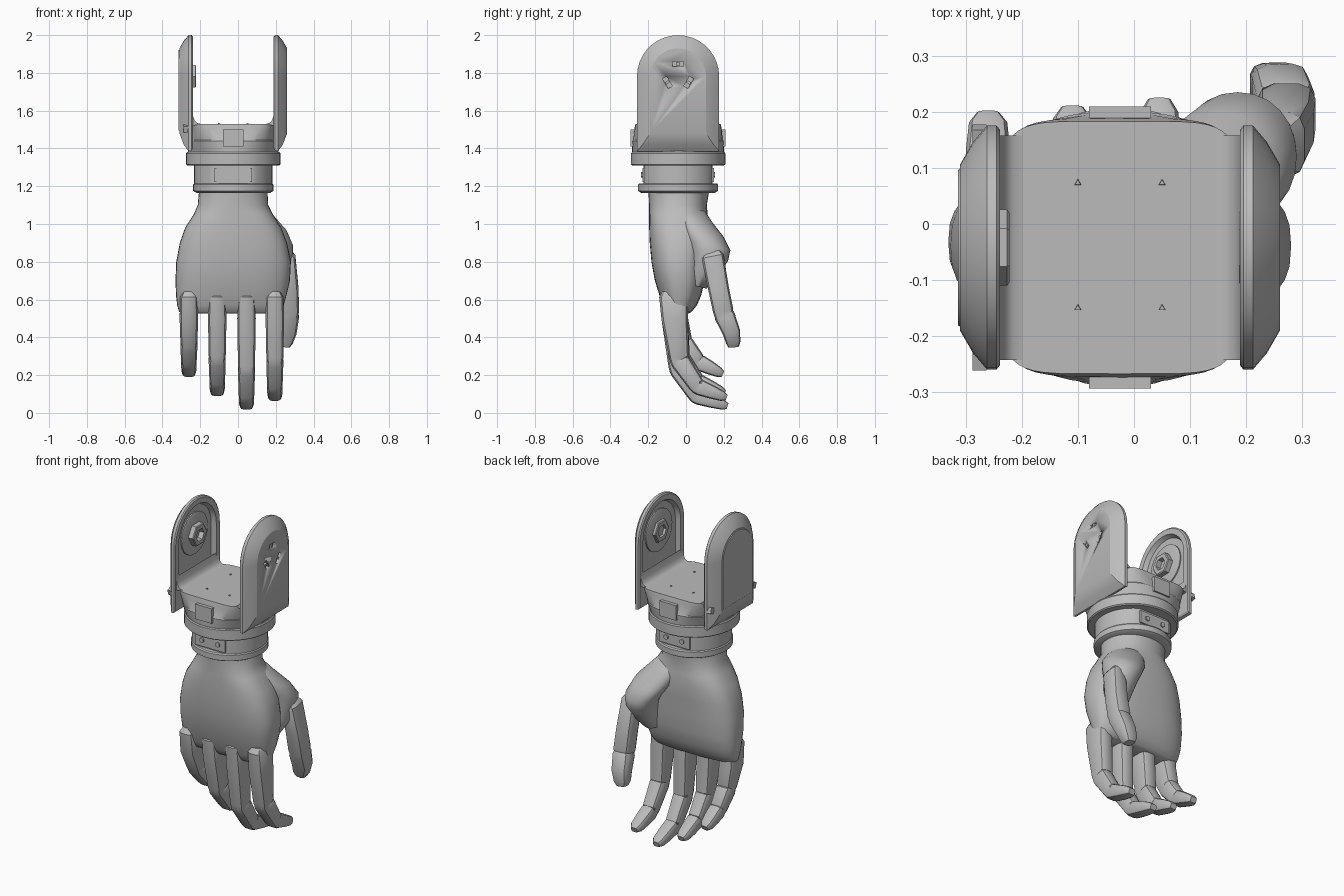
import bpy, bmesh, math
from mathutils import Vector, Matrix

cube = bpy.data.objects.get("Cube")
if cube:
    bpy.data.objects.remove(cube, do_unlink=True)

CX, CY, HUB_Z = -0.025, -0.042, 1.782

grey = bpy.data.materials.new("plain grey")
grey.use_nodes = True
grey.diffuse_color = (0.5, 0.5, 0.5, 1)
grey.node_tree.nodes["Principled BSDF"].inputs["Base Color"].default_value = (0.5, 0.5, 0.5, 1)


def finish(name, bm, angle=35):
    """Turn a bmesh into a shaded object."""
    bmesh.ops.recalc_face_normals(bm, faces=bm.faces)
    mesh = bpy.data.meshes.new(name)
    bm.to_mesh(mesh)
    bm.free()
    mesh.materials.append(grey)
    obj = bpy.data.objects.new(name, mesh)
    bpy.context.collection.objects.link(obj)
    bpy.ops.object.select_all(action='DESELECT')
    obj.select_set(True)
    bpy.context.view_layer.objects.active = obj
    bpy.ops.object.shade_smooth_by_angle(angle=math.radians(angle))
    return obj


def loft(name, rings, angle=35):
    """Skin a list of equal-length rings and cap both ends."""
    bm = bmesh.new()
    loops = [[bm.verts.new(p) for p in ring] for ring in rings]
    for a, b in zip(loops, loops[1:]):
        for i in range(len(a)):
            j = (i + 1) % len(a)
            bm.faces.new((a[i], a[j], b[j], b[i]))
    bm.faces.new(loops[0])
    bm.faces.new(loops[-1])
    return finish(name, bm, angle)


def superellipse(rx, ry, power, n):
    pts = []
    for i in range(n):
        c, s = math.cos(math.tau * i / n), math.sin(math.tau * i / n)
        pts.append((rx * math.copysign(abs(c) ** (2 / power), c),
                    ry * math.copysign(abs(s) ** (2 / power), s)))
    return pts


def box(name, center, size, turn=0):
    bm = bmesh.new()
    bmesh.ops.create_cube(bm, size=1, matrix=Matrix.Translation(center)
                          @ Matrix.Rotation(turn, 4, 'X') @ Matrix.Diagonal((*size, 1)))
    return finish(name, bm)


def stack(name, levels, clamp=9):
    """Upright body: levels of (z, half x, half y, roundness power)."""
    return loft(name, [[(CX + x, CY + max(-clamp, min(clamp, y)), z)
                        for x, y in superellipse(rx, ry, p, 48)] for z, rx, ry, p in levels])


def arch(side, d, r, bottom):
    """Round-topped outline in a plane at distance d from the middle."""
    pts = [(-r, bottom)]
    pts += [(-r * math.cos(math.pi * i / 18), HUB_Z + r * math.sin(math.pi * i / 18)) for i in range(19)]
    pts.append((r, bottom))
    return [(CX + side * d, CY + y, z) for y, z in pts]


def hub(name, side, sides, steps):
    """Turned part around the sideways pivot axis: steps of (radius, distance)."""
    return loft(name, [[(CX + side * d, CY + r * math.cos(math.tau * i / sides),
                         HUB_Z + r * math.sin(math.tau * i / sides)) for i in range(sides)]
                       for r, d in steps], 30)


def limb(name, path):
    """Jointed digit: path of (centre, half width, half depth, is_joint)."""
    stations = []
    for i, (p, w, h, joint) in enumerate(path):
        p = Vector(p)
        if joint:
            before = (Vector(path[i - 1][0]) - p).normalized()
            after = (Vector(path[i + 1][0]) - p).normalized()
            stations += [(p + before * 0.014, w, h), (p, w * 0.9, h * 0.95), (p + after * 0.014, w, h)]
        else:
            stations.append((p, w, h))
    rings = []
    for i, (p, w, h) in enumerate(stations):
        t = (stations[min(i + 1, len(stations) - 1)][0] - stations[max(i - 1, 0)][0]).normalized()
        depth = t.cross(Vector((1, 0, 0))).normalized()
        across = depth.cross(t)
        outline = [(1, -.5), (1, .5), (.82, .85), (.45, 1), (-.45, 1), (-.82, .85),
                   (-1, .5), (-1, -.5), (-.82, -.85), (-.45, -1), (.45, -1), (.82, -.85)]
        rings.append([p + across * w * a + depth * h * b for a, b in outline])
    return loft(name, rings, 32)


# Forearm coupling: ring and squared-off cradle floor
stack("cuff_ring", [(1.31, .243, .243, 2), (1.316, .25, .25, 2), (1.374, .25, .25, 2), (1.38, .245, .245, 2)])
stack("cradle_body", [(1.375, .24, .243, 2), (1.40, .24, .243, 2.2), (1.44, .232, .242, 2.8),
                      (1.445, .228, .238, 2.9), (1.51, .218, .23, 5), (1.53, .214, .225, 6)])
for y, label in ((-.283, "front"), (.199, "back")):
    box(label + "_latch", (CX, y, 1.455), (.11, .02, .09))
for x in (-.1, .05):
    for y in (-.15, .073):
        bm = bmesh.new()
        bmesh.ops.create_cone(bm, cap_ends=True, segments=3, radius1=.008, radius2=.006, depth=.008,
                              matrix=Matrix.Translation((x, y, 1.531)))
        finish("floor_peg", bm)

# Arched side plates with recessed inner faces, pivots and corner fillets
for side, label in ((-1, "right"), (1, "left")):
    plate = loft(label + "_side_plate", [
        arch(side, .24, .165, 1.57), arch(side, .215, .178, 1.555), arch(side, .214, .21, 1.40),
        arch(side, .22, .2175, 1.39), arch(side, .237, .2175, 1.385),
        arch(side, .262, .188, 1.42), arch(side, .285, .148, 1.48)], 28)
    reach = .197 if side < 0 else .212
    hub(label + "_pivot_disc", side, 28, [(.125, .242), (.125, .233), (.115, .229)])
    hub(label + "_pivot_nut", side, 6, [(.068, .235), (.068, reach + .004), (.062, reach),
                                        (.038, reach), (.036, .226)])
    fillet = [(.218, 1.52), (.17, 1.529), (.19, 1.534), (.203, 1.545), (.211, 1.565), (.218, 1.60)]
    loft(label + "_corner_fillet", [[(CX + side * d, CY + y, z) for d, z in fillet] for y in (-.2, .2)])
    if side > 0:
        # Three slots spaced around the pivot
        for k in range(3):
            a = math.tau * (.25 + k / 3)
            spot = Vector((CX + .285, CY + .065 * math.cos(a), HUB_Z + .065 * math.sin(a)))
            cutter = box("slot_cutter", spot, (.04, .06, .026), a - math.pi / 2)
            cutter.hide_render = True
            cut = plate.modifiers.new("slot", 'BOOLEAN')
            cut.operation, cut.object, cut.solver = 'DIFFERENCE', cutter, 'EXACT'
            bpy.context.view_layer.objects.active = plate
            bpy.ops.object.modifier_apply(modifier="slot")
            bpy.data.objects.remove(cutter, do_unlink=True)
            box("slot_pin", spot - Vector((.012, 0, 0)), (.014, .022, .014), a)
    else:
        loft("outer_cover", [arch(side, .284, .142, 1.49), arch(side, .289, .138, 1.495)])
        for y in (-.2, .2):
            box("plate_clip", (CX - .25, CY + y, 1.505), (.025, .03, .035), .3)

# Wrist: flat-sided core, flange and screw plates
stack("wrist_core", [(1.205, .207, .207, 2), (1.312, .207, .207, 2)], .182)
stack("wrist_flange", [(1.165, .195, .195, 2), (1.175, .212, .212, 2), (1.208, .212, .212, 2), (1.215, .206, .206, 2)])
for s in (-1, 1):
    box("screw_plate", (CX, CY + s * .182, 1.26), (.2, .014, .075))
    for x in (-.053, .053):
        bm = bmesh.new()
        bmesh.ops.create_cone(bm, cap_ends=True, segments=6, radius1=.015, radius2=.015, depth=.012,
                              matrix=Matrix.Translation((CX + x, CY + s * .19, 1.26)) @ Matrix.Rotation(math.pi / 2, 4, 'X'))
        finish("wrist_screw", bm)

# Palm: z, right edge, left edge, back of hand, palm face
palm = [(1.19, -.205, .155, -.2, .125), (1.10, -.213, .16, -.195, .11), (1.05, -.235, .185, -.195, .115),
        (.98, -.28, .23, -.195, .12), (.90, -.308, .26, -.192, .115), (.80, -.327, .28, -.183, .105),
        (.70, -.331, .275, -.165, .1), (.62, -.328, .256, -.14, .08), (.57, -.322, .242, -.122, .058),
        (.535, -.312, .23, -.104, .03), (.525, -.295, .215, -.09, .01)]
loft("palm", [[((x0 + x1) / 2 + x, (y0 + y1) / 2 + y, z)
               for x, y in superellipse((x1 - x0) / 2, (y1 - y0) / 2, 2.1 if z > 1.06 else 2.7, 40)]
              for z, x0, x1, y0, y1 in palm], 50)

# Thumb mound swelling from the wrist
mound = [(.04, .0, 1.12, .07, .08), (.09, .035, 1.04, .1, .1), (.145, .085, .96, .115, .115),
         (.185, .12, .89, .105, .115), (.2, .125, .83, .09, .098), (.2, .1, .75, .075, .075),
         (.18, .06, .67, .05, .05)]
loft("thumb_mound", [[(cx + x, cy + y, z - y * .25) for x, y in superellipse(rx, ry, 2.1, 24)]
                     for cx, cy, z, rx, ry in mound], 60)

# Thumb
limb("thumb", [((.25, .135, .85), .03, .045, False), ((.258, .142, .825), .046, .058, False),
               ((.27, .172, .66), .05, .055, False), ((.272, .2, .525), .052, .054, True),
               ((.26, .24, .43), .05, .047, False), ((.248, .25, .375), .042, .038, False),
               ((.245, .252, .35), .028, .028, False)])

# Fingers: sideways position, then (y, z) of both joints and the tip
fingers = {"index": (.195, (-.035, .28), (.06, .14), (.215, .08)),
           "middle": (.045, (-.04, .235), (.055, .09), (.22, .035)),
           "ring": (-.11, (-.03, .29), (.06, .165), (.205, .105)),
           "little": (-.26, (-.015, .37), (.065, .27), (.195, .205))}
for label, (x, j1, j2, tip) in fingers.items():
    mid = [(a + b) / 2 for a, b in zip(j2, tip)]
    pad = [a * .15 + b * .85 for a, b in zip(j2, tip)]
    limb(label + "_finger", [
        ((x, -.065, .64), .03, .06, False), ((x, -.066, .615), .046, .076, False),
        ((x, -.06, .5), .049, .07, False), ((x, *j1), .045, .052, True),
        ((x, *j2), .041, .043, True), ((x, *mid), .039, .036, False),
        ((x, *pad), .034, .027, False), ((x, *tip), .02, .016, False)])
